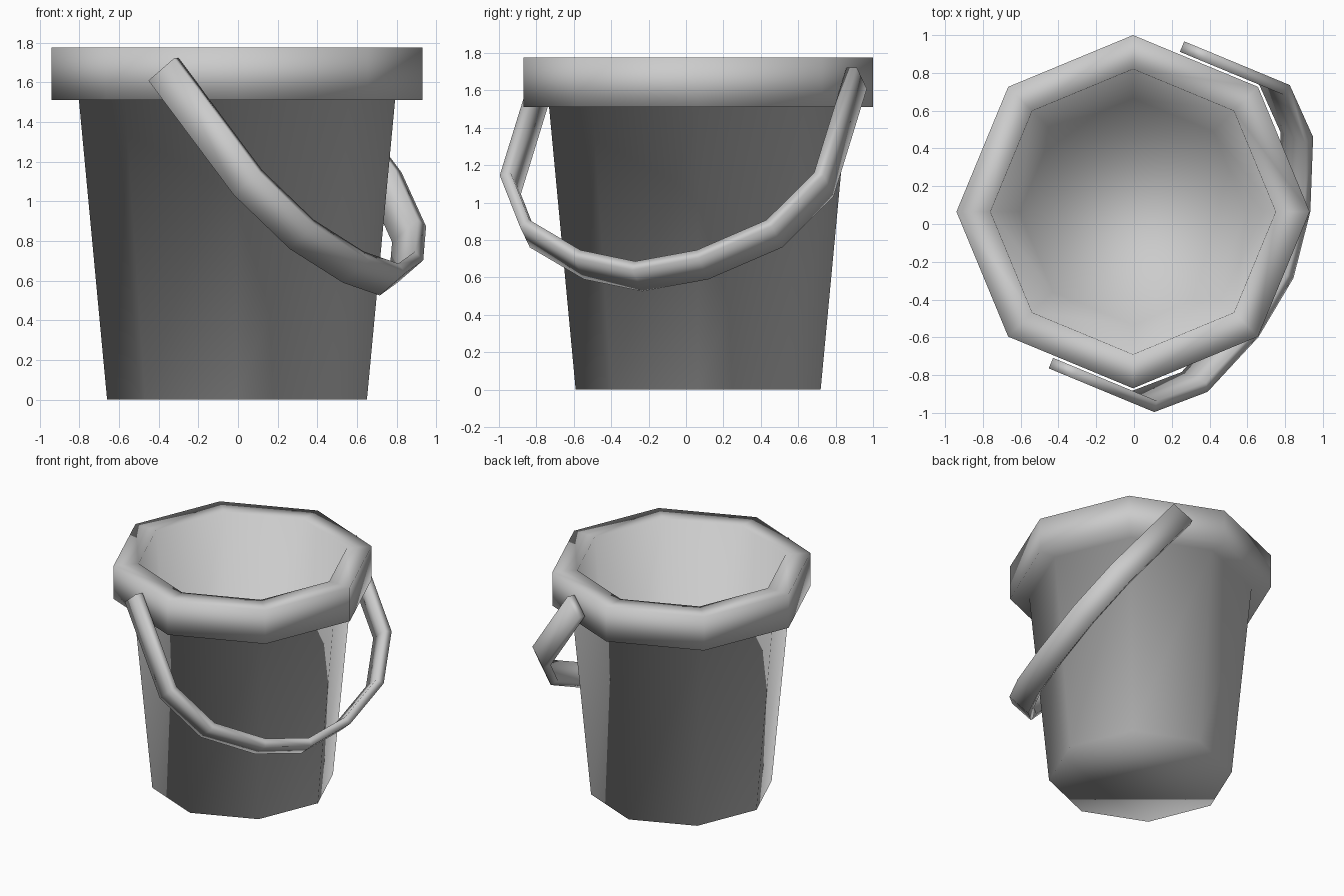
import bpy, bmesh, math
from mathutils import Vector

if "Cube" in bpy.data.objects:
    bpy.data.objects.remove(bpy.data.objects["Cube"])

CENTRE = Vector((-0.005, 0.065, 0))


def finish(bm, name):
    bmesh.ops.recalc_face_normals(bm, faces=bm.faces)
    for f in bm.faces:
        f.smooth = True
    me = bpy.data.meshes.new(name)
    bm.to_mesh(me)
    bm.free()
    ob = bpy.data.objects.new(name, me)
    ob.location = CENTRE
    bpy.context.collection.objects.link(ob)
    return ob


def skin(name, rings):
    """Bridge equal-length rings of points and cap both ends."""
    bm = bmesh.new()
    loops = [[bm.verts.new(p) for p in ring] for ring in rings]
    n = len(rings[0])
    for a, b in zip(loops, loops[1:]):
        for i in range(n):
            j = (i + 1) % n
            bm.faces.new((a[i], a[j], b[j], b[i]))
    bm.faces.new(loops[0])
    bm.faces.new(loops[-1])
    return finish(bm, name)


def octagon(r, z):
    return [Vector((r * math.cos(i * math.pi / 4), r * math.sin(i * math.pi / 4), z))
            for i in range(8)]


# bucket: tapered eight-sided wall, overhanging rim, inner wall and floor
profile = [(0.655, 0), (0.797, 1.51), (0.935, 1.51), (0.935, 1.775),
           (0.755, 1.775), (0.60, 0.07)]
skin("bucket", [octagon(r, z) for r, z in profile])

# handle: flat band lying in a tilted plane, hinged on two opposite rim faces
a = math.radians(22.5)
hinge = Vector((math.sin(a), math.cos(a), 0))
fall = Vector((math.cos(a), -math.sin(a), 0))
tilt = math.radians(51.1)
down = fall * math.cos(tilt) + Vector((0, 0, -math.sin(tilt)))
normal = fall * math.sin(tilt) + Vector((0, 0, math.cos(tilt)))
pivot = fall * -0.025 + Vector((0, 0, 1.665))

half = [(0.937, 0), (0.937, 0.74), (0.73, 1.09), (0.36, 1.309)]
outer = [Vector(p) for p in half + [(0, 1.392)] + [(-h, t) for h, t in reversed(half)]]
THICK, HALF_WIDTH = 0.06, 0.09


def inward(p, q):
    d = (q - p).normalized()
    return Vector((-d.y, d.x)) if Vector((-d.y, d.x)).dot(-p) > 0 else Vector((d.y, -d.x))


rings = []
for i, p in enumerate(outer):
    n1 = inward(outer[max(i - 1, 0)], outer[max(i, 1)])
    n2 = inward(outer[min(i, len(outer) - 2)], outer[min(i + 1, len(outer) - 1)])
    inner = p + (n1 + n2) * THICK / (1 + n1.dot(n2))
    rings.append([pivot + hinge * q.x + down * q.y + normal * s * HALF_WIDTH
                  for q, s in ((p, -1), (p, 1), (inner, 1), (inner, -1))])
skin("handle", rings)
